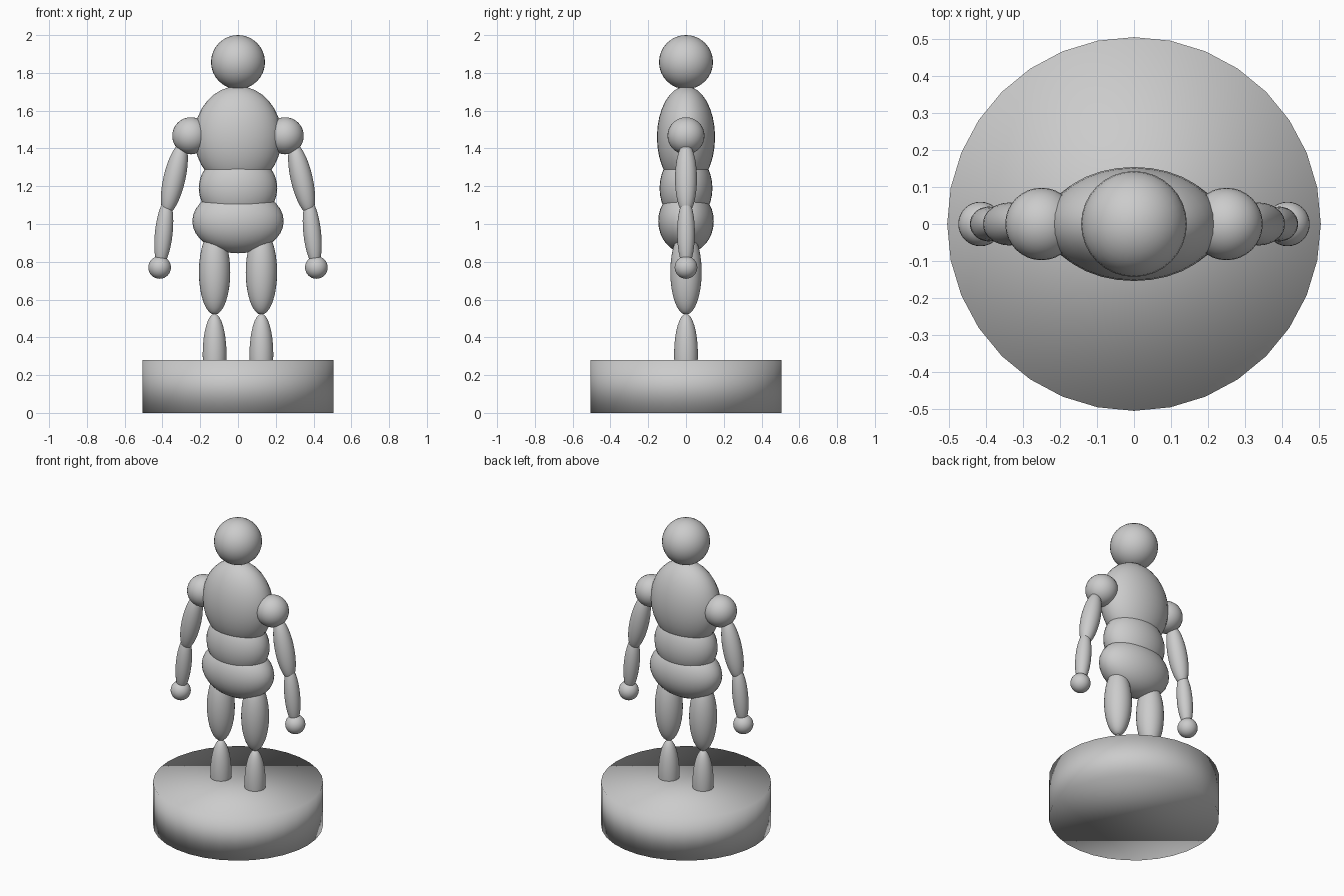
import bpy
import math

if "Cube" in bpy.data.objects:
    bpy.data.objects.remove(bpy.data.objects["Cube"])


def ellipsoid(name, centre, radii, tilt=0.0):
    """Smooth sphere scaled to radii and tilted about the y axis."""
    bpy.ops.mesh.primitive_uv_sphere_add(segments=32, ring_count=16, radius=1,
                                         location=centre, rotation=(0, tilt, 0))
    ob = bpy.context.object
    ob.name = name
    ob.scale = radii
    bpy.ops.object.shade_smooth()
    return ob


# Round pedestal
bpy.ops.mesh.primitive_cylinder_add(vertices=32, radius=0.505, depth=0.28,
                                    location=(0, 0, 0.14))
bpy.context.object.name = "pedestal"
bpy.ops.object.shade_smooth()

# Head and torso
ellipsoid("head", (0, 0, 1.857), (0.143, 0.143, 0.143))
ellipsoid("chest", (0, 0, 1.46), (0.232, 0.154, 0.27))
ellipsoid("waist", (0, 0, 1.19), (0.208, 0.14, 0.19))
ellipsoid("hips", (0, 0, 1.015), (0.242, 0.147, 0.17))

# Mirrored limbs
for side, s in (("left", -1), ("right", 1)):
    ellipsoid(side + "_shoulder", (s * 0.25, 0, 1.467), (0.098, 0.098, 0.098))
    ellipsoid(side + "_upper_arm", (s * 0.337, 0, 1.24), (0.058, 0.058, 0.195),
              -s * math.radians(13))
    ellipsoid(side + "_forearm", (s * 0.393, 0, 0.953), (0.047, 0.047, 0.18),
              -s * math.radians(6))
    ellipsoid(side + "_hand", (s * 0.415, 0, 0.77), (0.06, 0.06, 0.06))
    ellipsoid(side + "_thigh", (s * 0.124, 0, 0.745), (0.083, 0.083, 0.225))
    ellipsoid(side + "_shin", (s * 0.124, 0, 0.31), (0.063, 0.063, 0.215))
